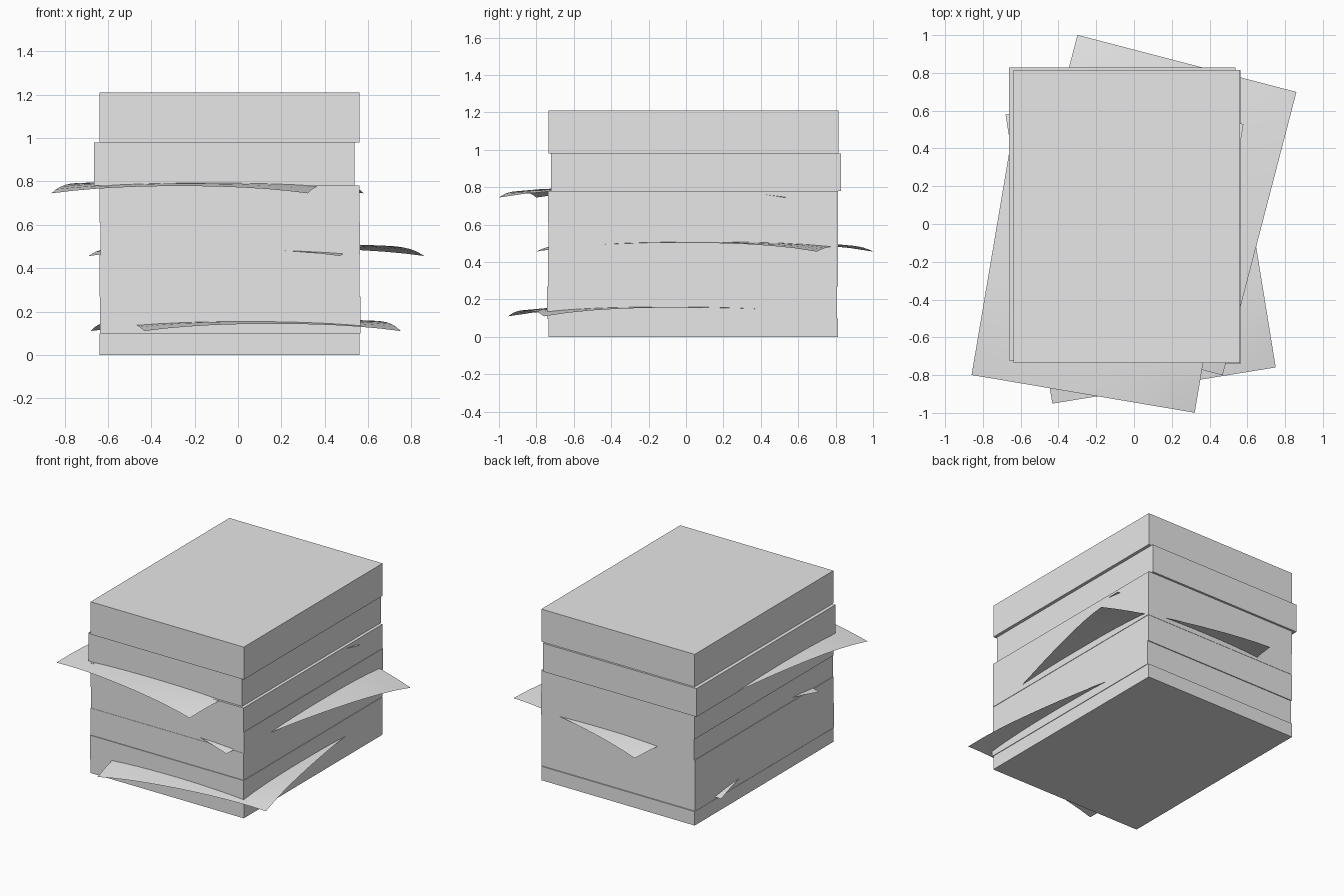
import bpy, bmesh, math
from mathutils import Vector

if "Cube" in bpy.data.objects:
    bpy.data.objects.remove(bpy.data.objects["Cube"])

grey = bpy.data.materials.new("paper_grey")
grey.diffuse_color = (0.8, 0.8, 0.8, 1)
grey.use_nodes = True
grey.node_tree.nodes["Principled BSDF"].inputs["Base Color"].default_value = grey.diffuse_color


def add_object(name, bm):
    mesh = bpy.data.meshes.new(name)
    bm.to_mesh(mesh)
    bm.free()
    mesh.materials.append(grey)
    ob = bpy.data.objects.new(name, mesh)
    bpy.context.scene.collection.objects.link(ob)
    return ob


def ream(name, x0, x1, y0, y1, z0, z1):
    bm = bmesh.new()
    bmesh.ops.create_cube(bm, size=1)
    for v in bm.verts:
        v.co = ((x0 + x1) / 2 + v.co.x * (x1 - x0),
                (y0 + y1) / 2 + v.co.y * (y1 - y0),
                (z0 + z1) / 2 + v.co.z * (z1 - z0))
    return add_object(name, bm)


def loose_sheet(name, cx, cy, z, degrees, width=1.198, depth=1.55, droop=0.055):
    """Sheet turned about its centre, with the corners drooping."""
    n = 12
    bm = bmesh.new()
    bmesh.ops.create_grid(bm, x_segments=n, y_segments=n, size=1)
    a = math.radians(degrees)
    half_diag = math.hypot(width, depth) / 2
    for v in bm.verts:
        u, w = v.co.x * width / 2, v.co.y * depth / 2
        r = math.hypot(u, w) / half_diag
        v.co = Vector((cx + u * math.cos(a) - w * math.sin(a),
                       cy + u * math.sin(a) + w * math.cos(a),
                       z - droop * r ** 4))
    for f in bm.faces:
        f.smooth = True
    return add_object(name, bm)


# Stacked reams, bottom to top
layers = [
    (-0.638, 0.560, -0.735, 0.814, 0.00, 0.098),
    (-0.636, 0.564, -0.742, 0.806, 0.098, 0.27),
    (-0.638, 0.560, -0.737, 0.812, 0.27, 0.46),
    (-0.633, 0.563, -0.735, 0.814, 0.46, 0.61),
    (-0.638, 0.560, -0.737, 0.814, 0.61, 0.78),
    (-0.663, 0.538, -0.722, 0.829, 0.78, 0.98),
    (-0.638, 0.560, -0.735, 0.815, 0.98, 1.21),
]
for i, dims in enumerate(layers):
    ream(f"paper_ream_{i + 1}", *dims)

# Loose sheets sticking out at angles
loose_sheet("loose_sheet_low", 0.035, -0.09, 0.165, 9.2)
loose_sheet("loose_sheet_middle", 0.085, 0.10, 0.511, -14.6)
loose_sheet("loose_sheet_high", -0.14, -0.135, 0.80, -9.6)
